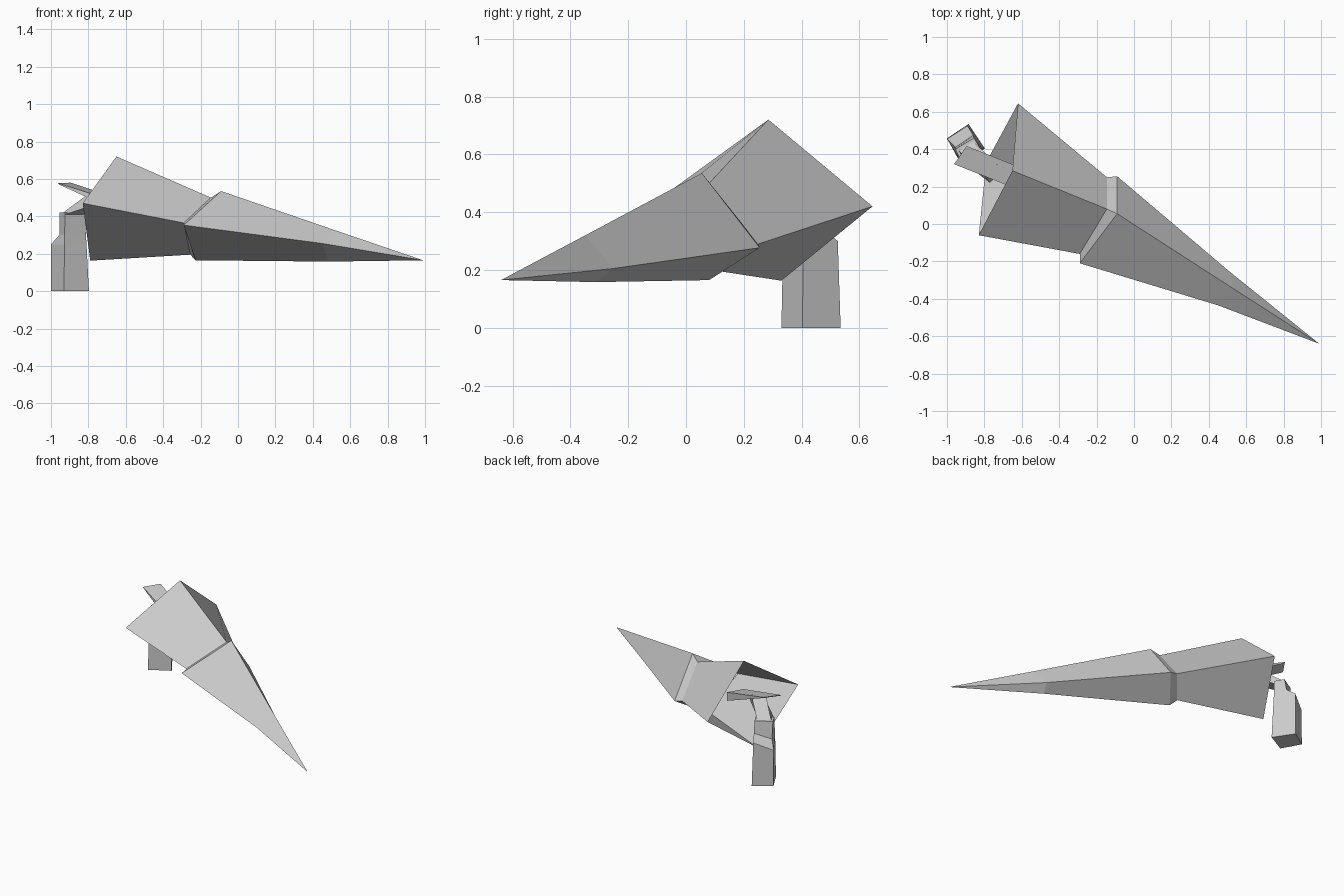
import bpy
import bmesh
from mathutils import Vector

cube = bpy.data.objects.get("Cube")
if cube:
    bpy.data.objects.remove(cube, do_unlink=True)

grey = bpy.data.materials.new("plain_grey")
grey.use_nodes = True
colour = (0.6, 0.6, 0.6, 1)
grey.diffuse_color = colour
grey.node_tree.nodes["Principled BSDF"].inputs["Base Color"].default_value = colour


def loft(name, sections, cap_start=False, cap_end=False, tip=None):
    """Skin four-cornered sections in order, optionally closed to a tip."""
    bm = bmesh.new()
    rings = [[bm.verts.new(p) for p in s] for s in sections]
    for a, b in zip(rings, rings[1:]):
        for i in range(4):
            j = (i + 1) % 4
            bm.faces.new((a[i], a[j], b[j], b[i]))
    if tip:
        point = bm.verts.new(tip)
        for i in range(4):
            bm.faces.new((rings[-1][i], rings[-1][(i + 1) % 4], point))
    if cap_start:
        bm.faces.new(rings[0])
    if cap_end:
        bm.faces.new(rings[-1])
    bmesh.ops.recalc_face_normals(bm, faces=bm.faces)
    # Make sure open shells point outwards
    centre = sum((v.co for v in bm.verts), Vector()) / len(bm.verts)
    if sum((f.calc_center_median() - centre).dot(f.normal) * f.calc_area() for f in bm.faces) < 0:
        bmesh.ops.reverse_faces(bm, faces=bm.faces)
    mesh = bpy.data.meshes.new(name)
    bm.to_mesh(mesh)
    bm.free()
    mesh.materials.append(grey)
    obj = bpy.data.objects.new(name, mesh)
    bpy.context.collection.objects.link(obj)
    return obj


# Diamond sections, each as top ridge, left corner, bottom, right corner
rear = [(-0.65, 0.285, 0.72), (-0.83, -0.06, 0.47), (-0.79, 0.33, 0.163), (-0.62, 0.645, 0.42)]
neck = [(-0.145, 0.08, 0.50), (-0.29, -0.16, 0.365), (-0.255, 0.12, 0.195), (-0.145, 0.25, 0.29)]
collar = [(-0.09, 0.055, 0.535), (-0.29, -0.21, 0.353), (-0.227, 0.08, 0.165), (-0.09, 0.255, 0.277)]
middle = [(0.535, -0.348, 0.32), (0.45, -0.435, 0.255), (0.485, -0.31, 0.158), (0.508, -0.252, 0.205)]

# Hollow body open at the back, step, and long pointed nose
loft("main_body", [rear, neck])
loft("front_collar", [neck, collar])
loft("nose_cone", [collar, middle], tip=(0.99, -0.64, 0.165))

# Upright grip: corners run front, inner, back, outer
foot = [(-0.93, 0.33, 0), (-0.797, 0.403, 0), (-0.885, 0.535, 0), (-1.0, 0.458, 0)]
shoulder = [(-0.928, 0.335, 0.25), (-0.81, 0.405, 0.25), (-0.89, 0.525, 0.30), (-1.0, 0.455, 0.25)]
waist = [(-0.927, 0.337, 0.30), (-0.813, 0.405, 0.30), (-0.86, 0.475, 0.34), (-0.955, 0.41, 0.30)]
head = [(-0.925, 0.34, 0.42), (-0.82, 0.40, 0.42), (-0.855, 0.46, 0.42), (-0.955, 0.40, 0.42)]
loft("grip", [foot, shoulder, waist, head], cap_start=True, cap_end=True)

# Slanted link from the grip into the body
link_low = [(-0.925, 0.34, 0.41), (-0.83, 0.39, 0.41), (-0.86, 0.44, 0.42), (-0.935, 0.39, 0.42)]
link_high = [(-0.77, 0.22, 0.46), (-0.70, 0.29, 0.46), (-0.73, 0.32, 0.52), (-0.80, 0.26, 0.52)]
loft("grip_link", [link_low, link_high], cap_start=True, cap_end=True)

# Wedge-shaped lever sticking out of the back
lever_tip = [(-0.962, 0.32, 0.577), (-0.895, 0.417, 0.58), (-0.89, 0.413, 0.572), (-0.957, 0.318, 0.57)]
lever_root = [(-0.56, 0.16, 0.45), (-0.50, 0.26, 0.45), (-0.50, 0.26, 0.39), (-0.56, 0.16, 0.39)]
loft("rear_lever", [lever_tip, lever_root], cap_start=True, cap_end=True)
